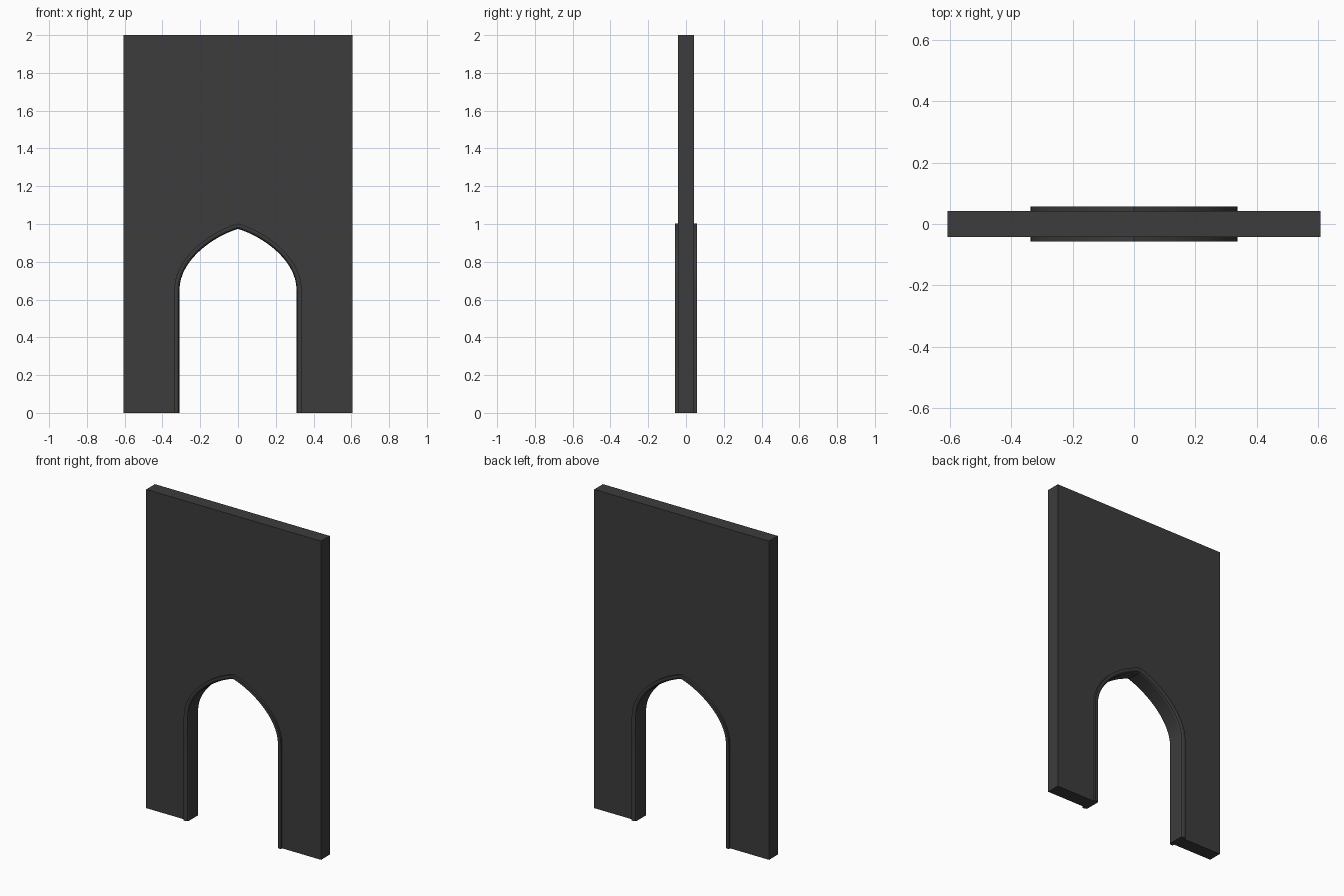
import bpy, bmesh
from mathutils import Vector
from mathutils.geometry import interpolate_bezier

if "Cube" in bpy.data.objects:
    bpy.data.objects.remove(bpy.data.objects["Cube"])

HALF_W, HALF_T, HEIGHT = 0.607, 0.043, 2.0
TRIM = 0.027

mat = bpy.data.materials.new("dark_grey")
mat.diffuse_color = (0.045, 0.045, 0.045, 1)
mat.use_nodes = True
mat.node_tree.nodes["Principled BSDF"].inputs["Base Color"].default_value = mat.diffuse_color

# Pointed arch opening, right foot to left foot (x, z)
arc = interpolate_bezier(Vector((0.31, 0.65)), Vector((0.31, 0.81)),
                         Vector((0.13, 0.935)), Vector((0, 0.974)), 16)
right = [Vector((0.31, 0))] + [Vector(p[:2]) for p in arc]
path = right + [Vector((-p.x, p.y)) for p in reversed(right[:-1])]


def offset(d):
    """Path moved outward by d with mitred corners."""
    out = []
    last = len(path) - 1
    for i, p in enumerate(path):
        a = (p - path[max(i - 1, 0)]).normalized()
        b = (path[min(i + 1, last)] - p).normalized()
        t = (a + b).normalized()
        n = Vector((t.y, -t.x))
        edge = b if i < last else a
        out.append(p + n * (d / max(0.3, t.dot(edge))))
    return out


def finish(bm, name):
    bmesh.ops.recalc_face_normals(bm, faces=bm.faces)
    me = bpy.data.meshes.new(name)
    bm.to_mesh(me)
    bm.free()
    me.materials.append(mat)
    ob = bpy.data.objects.new(name, me)
    bpy.context.collection.objects.link(ob)
    return ob


# Wall panel with the arch cut into its outline
bm = bmesh.new()
corners = [Vector((-HALF_W, 0)), Vector((-HALF_W, HEIGHT)),
           Vector((HALF_W, HEIGHT)), Vector((HALF_W, 0))]
outline = offset(TRIM - 0.002) + corners
n_arch = len(path)
front, back = [[bm.verts.new((p.x, y, p.y)) for p in outline]
               for y in (-HALF_T, HALF_T)]
bm.faces.new(front)
bm.faces.new(back[::-1])
for i in range(n_arch - 1, len(outline)):   # edge behind the trim stays open
    j = (i + 1) % len(outline)
    bm.faces.new((front[i], back[i], back[j], front[j]))
finish(bm, "wall_panel")

# Moulded trim swept around the opening: (outward offset, y)
half = [(TRIM, -HALF_T), (TRIM, -0.057), (0.013, -0.057),
        (0.004, -0.052), (0, -0.043)]
section = half + [(d, -y) for d, y in reversed(half)]
bm = bmesh.new()
rails = [[bm.verts.new((p.x, y, p.y)) for p in offset(d)] for d, y in section]
for r, s in zip(rails, rails[1:]):
    for i in range(n_arch - 1):
        bm.faces.new((r[i], r[i + 1], s[i + 1], s[i]))
for k in (0, n_arch - 1):
    bm.faces.new([r[k] for r in rails])
trim = finish(bm, "arch_trim")

# Smooth the curve, keep moulding edges sharp
bpy.context.view_layer.objects.active = trim
trim.select_set(True)
bpy.ops.object.shade_smooth_by_angle(angle=0.4)
